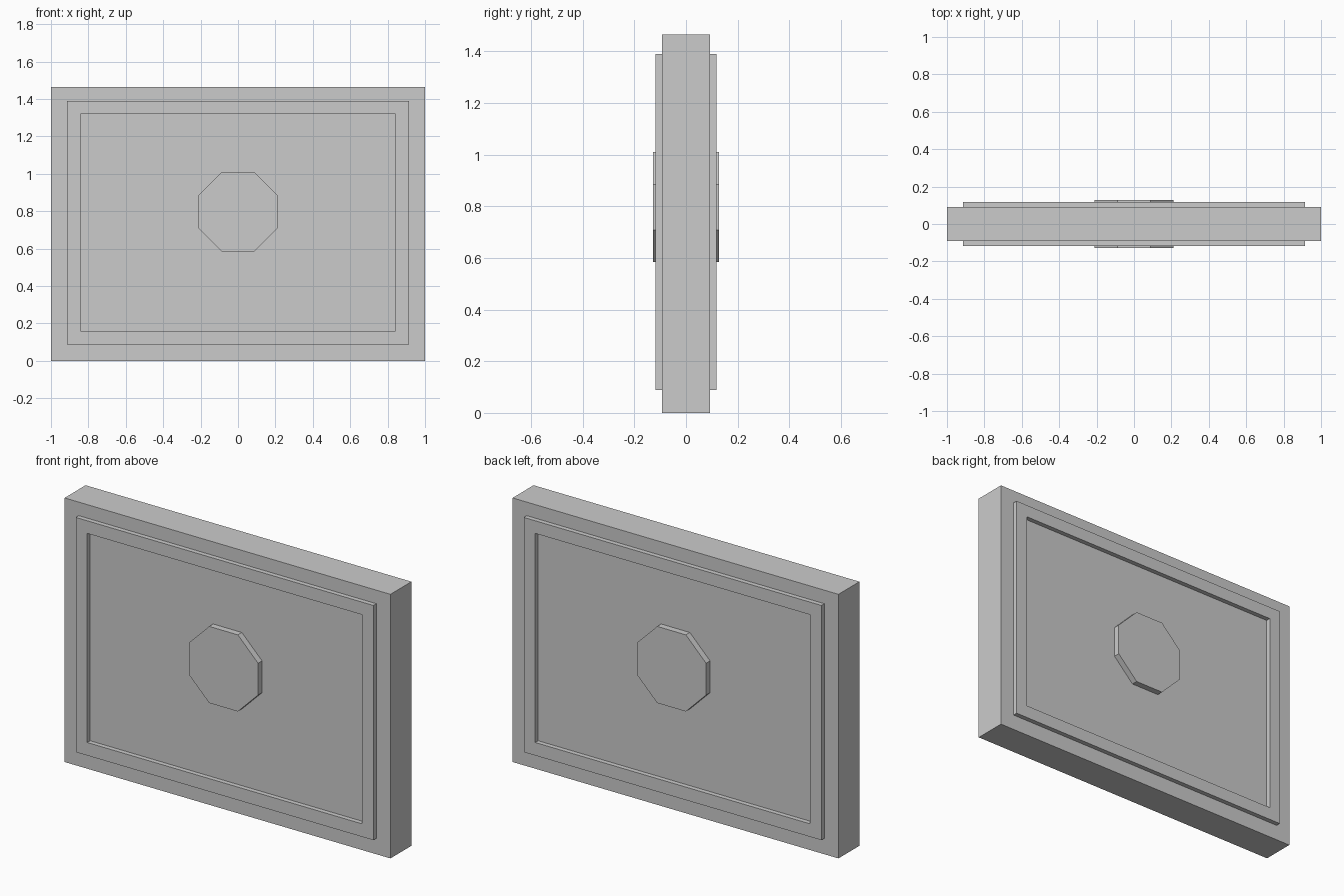
import bpy, bmesh, math

if "Cube" in bpy.data.objects:
    bpy.data.objects.remove(bpy.data.objects["Cube"])

H = 1.465       # slab height
D = 0.092       # slab half depth
OVERLAP = 0.01  # raised parts sink slightly into the slab


def rect(x, z0, z1):
    return [(-x, z0), (x, z0), (x, z1), (-x, z1)]


def prism(name, outline, y0, y1, hole=None):
    """Extrude an (x, z) outline from y0 to y1, optionally with a matching hole."""
    bm = bmesh.new()
    loops = [[[bm.verts.new((x, y, z)) for x, z in o] for y in (y0, y1)]
             for o in ([outline, hole] if hole else [outline])]
    n = len(outline)
    for front, back in loops:
        for i in range(n):
            j = (i + 1) % n
            bm.faces.new((front[i], front[j], back[j], back[i]))
    for side in (0, 1):
        if hole:
            a, b = loops[0][side], loops[1][side]
            for i in range(n):
                j = (i + 1) % n
                bm.faces.new((a[i], a[j], b[j], b[i]))
        else:
            bm.faces.new(loops[0][side])
    bmesh.ops.recalc_face_normals(bm, faces=bm.faces)
    mesh = bpy.data.meshes.new(name)
    bm.to_mesh(mesh)
    bm.free()
    obj = bpy.data.objects.new(name, mesh)
    bpy.context.collection.objects.link(obj)
    return obj


# Main slab
prism("slab", rect(1.0, 0, H), -D, D)

# Regular octagon with flat top, 0.425 across flats
R = 0.2125 / math.cos(math.pi / 8)
octagon = [(R * math.cos(math.pi / 8 + i * math.pi / 4),
            0.797 + R * math.sin(math.pi / 8 + i * math.pi / 4)) for i in range(8)]

# Raised border and centre boss on both faces
for side, s in (("front", -1), ("back", 1)):
    prism(side + "_border", rect(0.913, 0.088, 1.39), s * (D - OVERLAP), s * 0.118,
          hole=rect(0.843, 0.16, 1.32))
    prism(side + "_octagon_boss", octagon, s * (D - OVERLAP), s * 0.127)
